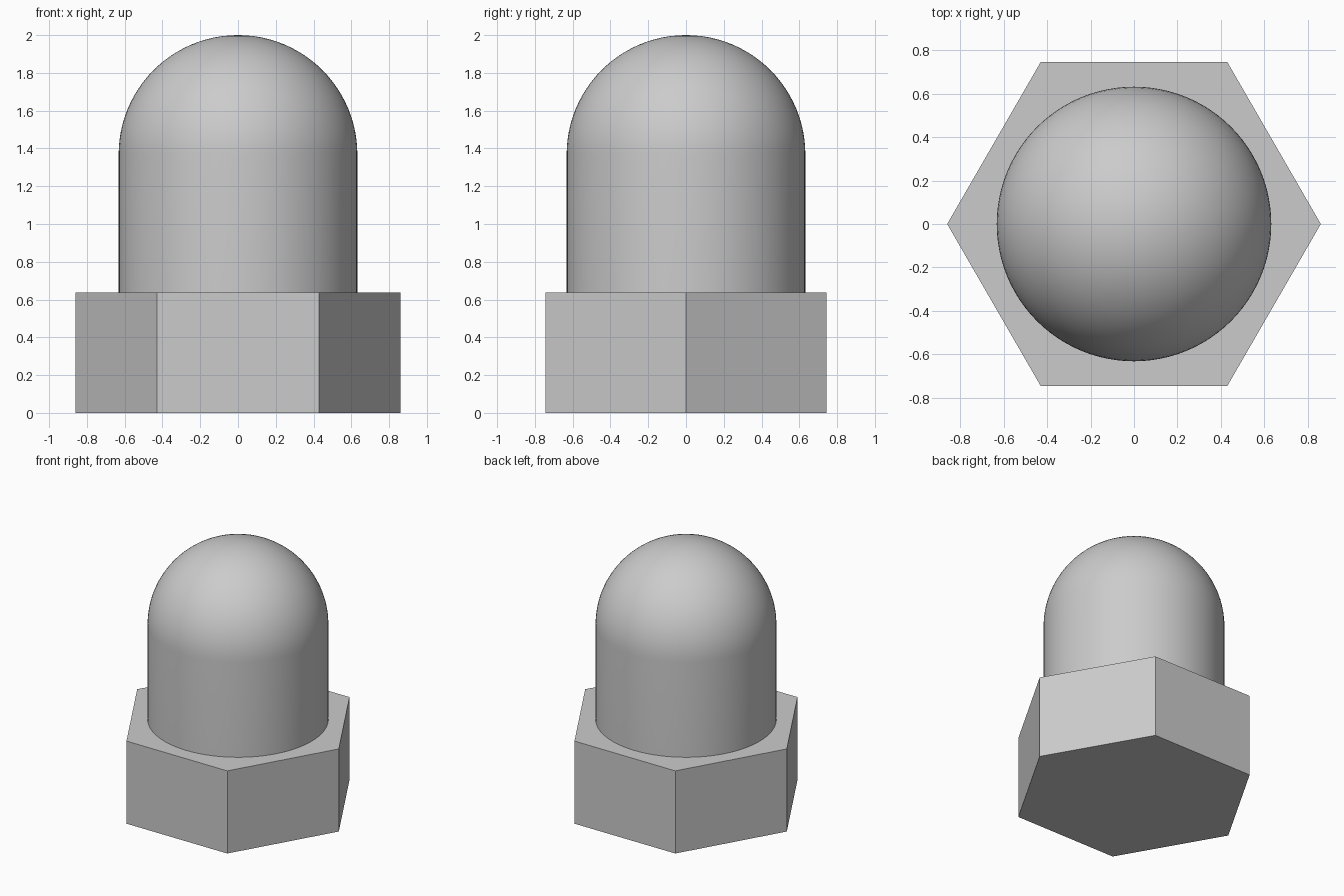
import bpy
import bmesh
from math import cos, sin, pi, radians

cube = bpy.data.objects.get("Cube")
if cube:
    bpy.data.objects.remove(cube, do_unlink=True)

HEX_RADIUS, HEX_HEIGHT = 0.86, 0.637
DOME_RADIUS, TOP = 0.632, 2.0
SEGMENTS, RINGS = 96, 24

# Plain grey metal
metal = bpy.data.materials.new("grey metal")
metal.use_nodes = True
grey = (0.6, 0.6, 0.6, 1)
metal.diffuse_color = grey
metal.node_tree.nodes["Principled BSDF"].inputs["Base Color"].default_value = grey


def add_object(name, bm):
    bmesh.ops.recalc_face_normals(bm, faces=bm.faces)
    mesh = bpy.data.meshes.new(name)
    bm.to_mesh(mesh)
    bm.free()
    mesh.materials.append(metal)
    obj = bpy.data.objects.new(name, mesh)
    bpy.context.collection.objects.link(obj)
    return obj


# Hexagonal base with corners on the x axis
bm = bmesh.new()
corners = [bm.verts.new((HEX_RADIUS * cos(i * pi / 3), HEX_RADIUS * sin(i * pi / 3), 0))
           for i in range(6)]
bottom = bm.faces.new(corners)
raised = bmesh.ops.extrude_face_region(bm, geom=[bottom], use_keep_orig=True)
bmesh.ops.translate(bm, vec=(0, 0, HEX_HEIGHT),
                    verts=[v for v in raised["geom"] if isinstance(v, bmesh.types.BMVert)])
add_object("hex_base", bm)

# Round barrel and hemispherical dome, spun from one profile
bm = bmesh.new()
centre = TOP - DOME_RADIUS
profile = [(DOME_RADIUS, HEX_HEIGHT)]
profile += [(DOME_RADIUS * cos(a), centre + DOME_RADIUS * sin(a))
            for a in (i * pi / 2 / RINGS for i in range(RINGS))]
profile.append((0, TOP))
verts = [bm.verts.new((r, 0, z)) for r, z in profile]
edges = [bm.edges.new(pair) for pair in zip(verts, verts[1:])]
bmesh.ops.spin(bm, geom=verts + edges, axis=(0, 0, 1), cent=(0, 0, 0),
               angle=2 * pi, steps=SEGMENTS)
bmesh.ops.remove_doubles(bm, verts=bm.verts, dist=0.0001)
dome = add_object("domed_cap", bm)

bpy.ops.object.select_all(action="DESELECT")
dome.select_set(True)
bpy.context.view_layer.objects.active = dome
bpy.ops.object.shade_smooth_by_angle(angle=radians(30))
